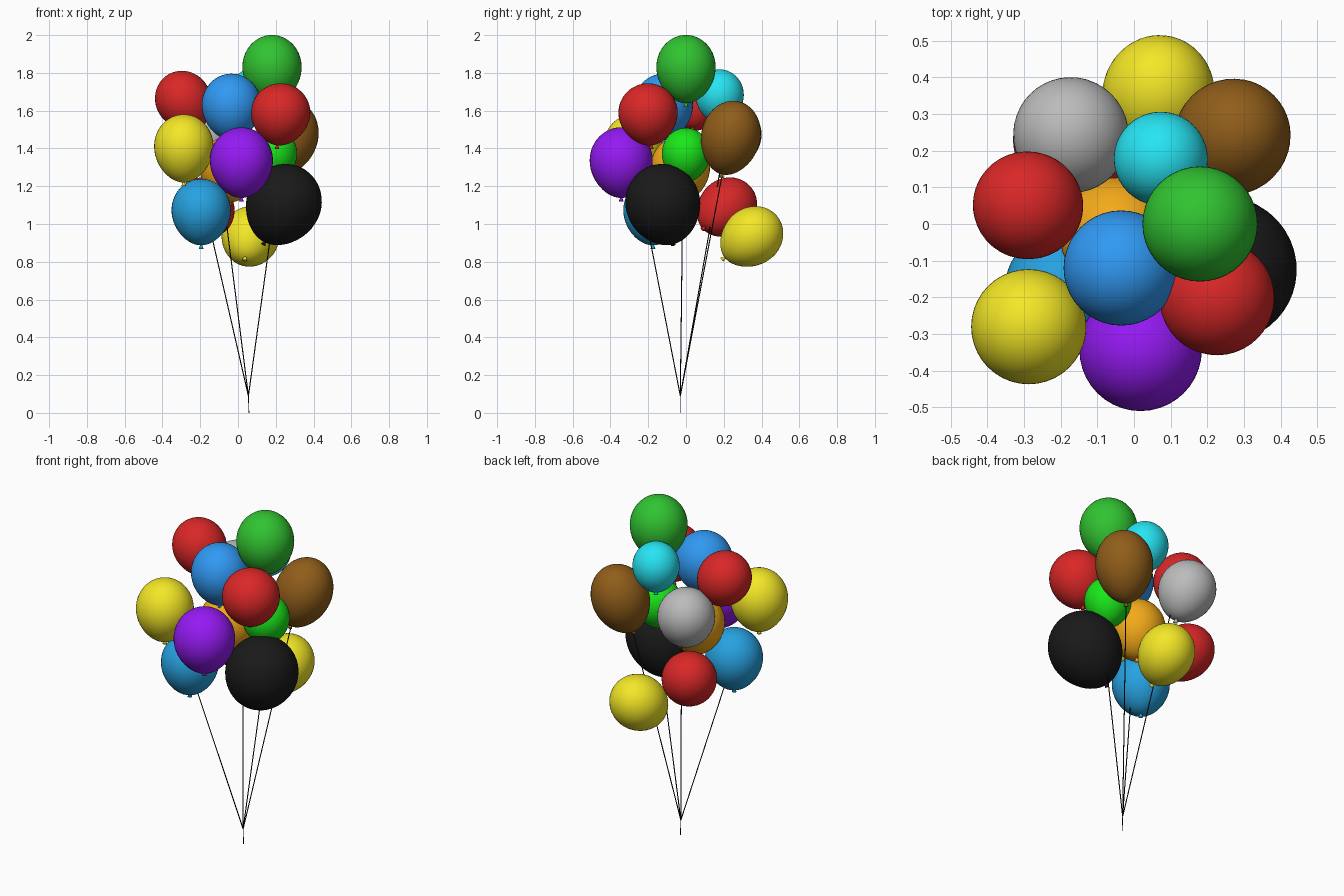
import bpy, bmesh, math
from mathutils import Vector, Matrix

if "Cube" in bpy.data.objects:
    bpy.data.objects.remove(bpy.data.objects["Cube"])

TIE = Vector((0.055, -0.03, 0.09))
UP = Vector((0, 0, 1))
R = 0.157  # usual balloon radius


def material(name, rgb):
    mat = bpy.data.materials.new(name)
    mat.diffuse_color = (*rgb, 1)
    mat.use_nodes = True
    mat.node_tree.nodes["Principled BSDF"].inputs["Base Color"].default_value = mat.diffuse_color
    return mat


def finish(name, bm, mat):
    mesh = bpy.data.meshes.new(name)
    bm.to_mesh(mesh)
    bm.free()
    for p in mesh.polygons:
        p.use_smooth = True
    mesh.materials.append(mat)
    ob = bpy.data.objects.new(name, mesh)
    bpy.context.collection.objects.link(ob)
    return ob


def balloon(name, rgb, x, y, z, r=R, stretch=1.12, lean=0):
    """Balloon centred at x, y, z, leaning outwards from the bunch by some degrees."""
    h = r * stretch
    bm = bmesh.new()
    bmesh.ops.create_uvsphere(bm, u_segments=40, v_segments=28, radius=1)
    # Widest a little above the middle, tapering towards the neck
    for v in bm.verts:
        t = v.co.z
        w = r * (1 - 0.1 * t * t if t < 0 else 1)
        v.co = (v.co.x * w, v.co.y * w, h * (0.06 + t * (0.94 if t > 0 else 1.06)))
    # Small flared knot under the neck
    bmesh.ops.create_cone(bm, cap_ends=True, segments=12, radius1=0.013, radius2=0.005,
                          depth=0.022, matrix=Matrix.Translation((0, 0, -h - 0.008)))
    ob = finish(name + "_balloon", bm, material(name, rgb))
    a = math.radians(lean)
    axis = Vector((x, y, 0)).normalized() * math.sin(a) + UP * math.cos(a)
    ob.rotation_mode = 'QUATERNION'
    ob.rotation_quaternion = UP.rotation_difference(axis)
    ob.location = (x, y, z)


def string(name, end, mat, r=0.0028):
    d = Vector(end) - TIE
    rot = UP.rotation_difference(d.normalized()).to_matrix().to_4x4()
    bm = bmesh.new()
    bmesh.ops.create_cone(bm, cap_ends=True, segments=8, radius1=r, radius2=r,
                          depth=d.length, matrix=Matrix.Translation(TIE + d / 2) @ rot)
    finish(name, bm, mat)


RED = (0.7, 0.02, 0.02)
YELLOW = (0.9, 0.8, 0.02)
DARK = (0.01, 0.01, 0.01)

# Upper balloons
balloon("green_top", (0.03, 0.55, 0.03), 0.18, 0, 1.82, stretch=1.15)
balloon("cyan", (0.02, 0.78, 0.9), 0.073, 0.178, 1.675, r=0.128)
balloon("red_left", RED, -0.285, 0.05, 1.65, r=0.147, lean=32)
balloon("blue_top", (0.03, 0.32, 0.9), -0.035, -0.12, 1.62)
balloon("red_right", RED, 0.225, -0.2, 1.58, stretch=1.05, lean=8)

# Middle balloons
balloon("grey", (0.5, 0.5, 0.5), -0.17, 0.24, 1.46, lean=19)
balloon("brown", (0.28, 0.11, 0.01), 0.265, 0.235, 1.455, stretch=1.28, lean=19)
balloon("yellow_left", YELLOW, -0.287, -0.28, 1.4, stretch=1.15)
balloon("lime", (0.01, 0.8, 0.01), 0.185, 0, 1.365, r=0.128)
balloon("purple", (0.3, 0.01, 0.9), 0.018, -0.343, 1.325, r=0.167)
balloon("orange", (0.9, 0.4, 0.01), -0.045, -0.03, 1.29)

# Lower balloons
balloon("black", DARK, 0.238, -0.12, 1.1, r=0.198, lean=29)
balloon("red_low", RED, -0.17, 0.213, 1.085, r=0.15, stretch=1.18, lean=55)
balloon("sky_low", (0.02, 0.36, 0.75), -0.195, -0.175, 1.063)
balloon("yellow_low", YELLOW, 0.065, 0.345, 0.93, r=0.153, stretch=1.16, lean=53)

# Strings gathered at one point, with a loose tail below
string_mat = material("string", DARK)
string("sky_string", (-0.14, -0.195, 0.94), string_mat)
string("black_string", (0.17, -0.02, 0.92), string_mat)
string("brown_string", (0.22, 0.195, 1.28), string_mat)
string("grey_string", (-0.1, 0.185, 1.31), string_mat)
string("string_tail", (0.058, -0.03, 0), string_mat, r=0.002)
